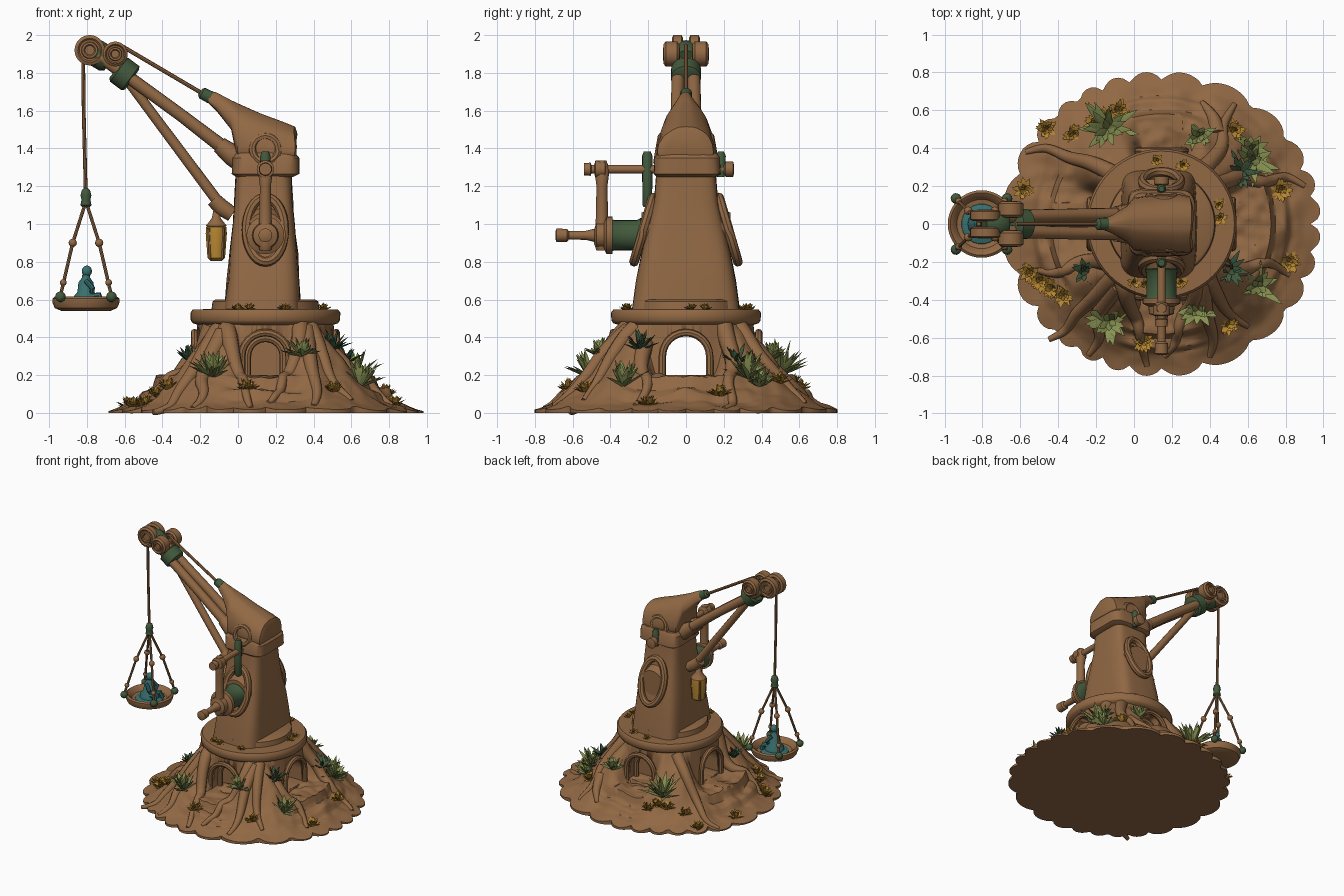
import bpy, bmesh, math, random
from mathutils import Vector, noise

if "Cube" in bpy.data.objects:
    bpy.data.objects.remove(bpy.data.objects["Cube"])
random.seed(4)
V = Vector
CX = 0.145                      # tower axis


def mat(name, c):
    m = bpy.data.materials.new(name)
    m.diffuse_color = (*c, 1)
    m.use_nodes = True
    m.node_tree.nodes["Principled BSDF"].inputs["Base Color"].default_value = m.diffuse_color
    return m


WOOD = mat("clay_brown", (0.285, 0.14, 0.058))
GREEN = mat("binding_green", (0.055, 0.10, 0.045))
LEAF = mat("leaf_olive", (0.25, 0.29, 0.085))
DARK = mat("leaf_dark", (0.05, 0.10, 0.05))
GOLD = mat("gold", (0.47, 0.24, 0.03))
TEAL = mat("teal", (0.04, 0.16, 0.16))


def obj(name, verts, faces, m, sharp=40):
    me = bpy.data.meshes.new(name)
    me.from_pydata([tuple(v) for v in verts], [], faces)
    bm = bmesh.new()
    bm.from_mesh(me)
    bmesh.ops.recalc_face_normals(bm, faces=bm.faces)
    bm.to_mesh(me)
    bm.free()
    me.materials.append(m)
    me.shade_smooth()
    me.set_sharp_from_angle(angle=math.radians(sharp))
    o = bpy.data.objects.new(name, me)
    bpy.context.collection.objects.link(o)
    return o


def skin(name, rings, m, sharp=40, closed=False):
    n, k = len(rings[0]), len(rings)
    faces = [(i * n + j, i * n + (j + 1) % n, (i + 1) % k * n + (j + 1) % n, (i + 1) % k * n + j)
             for i in range(k if closed else k - 1) for j in range(n)]
    if not closed:
        faces += [tuple(range(n)), tuple((k - 1) * n + j for j in range(n))]
    return obj(name, [v for r in rings for v in r], faces, m, sharp)


def tube(name, pts, radii, m=WOOD, n=12, closed=False, axis=None):
    pts = [V(p) for p in pts]
    if not isinstance(radii, (list, tuple)):
        radii = [radii] * len(pts)
    t = V(axis) if axis else (pts[-1] - pts[0]).normalized()
    u, rings = None, []
    for i, p in enumerate(pts):
        a, b = pts[i - 1 if closed else max(i - 1, 0)], pts[(i + 1) % len(pts) if closed else min(i + 1, len(pts) - 1)]
        if not axis and (b - a).length > 1e-5:
            t = (b - a).normalized()
        u = (u or t.orthogonal())
        u = (u - t * u.dot(t)).normalized()
        w = t.cross(u)
        rings.append([p + radii[i] * (u * math.cos(2 * math.pi * j / n) + w * math.sin(2 * math.pi * j / n)) for j in range(n)])
    return skin(name, rings, m, closed=closed)


def lathe(name, c, axis, prof, m=WOOD, n=24):
    return tube(name, [V(c) + V(axis) * h for h, r in prof], [max(r, 0.002) for h, r in prof], m, n, axis=axis)


def ball(name, c, r, m=WOOD, sz=1.0):
    return lathe(name, c, (0, 0, 1), [(-r * sz * math.cos(k * math.pi / 8), r * math.sin(k * math.pi / 8)) for k in range(9)], m, 14)


def ellipse(name, c, rx, rz, r, lean=0.0, m=WOOD):
    pts = [V(c) + V((rx * math.cos(a), lean * math.sin(a), rz * math.sin(a))) for a in [k * math.pi / 16 for k in range(32)]]
    return tube(name, pts, r, m, 8, True)


def loft(name, axis, secs, p=4, taper=0.0, m=WOOD, n=40):
    rings = []
    for s, a0, a1, b0, b1 in secs:
        ring = []
        for j in range(n):
            q = 2 * math.pi * j / n
            c, d = [math.copysign(abs(f) ** (2 / p), f) for f in (math.cos(q), math.sin(q))]
            a = (a0 + a1) / 2 + (a1 - a0) / 2 * c * (1 - taper * ((d + 1) / 2) ** 3)
            b = (b0 + b1) / 2 + (b1 - b0) / 2 * d
            v = V((a, b, s)) if axis == 'z' else V((s, a, b))
            k = noise.noise(v * 9) * 0.009
            ring.append(v + V((k, k * c, 0)))
        rings.append(ring)
    return skin(name, rings, m, 35)


def interp(tab, x):
    for (x0, y0), (x1, y1) in zip(tab, tab[1:]):
        if x <= x1:
            return y0 + (y1 - y0) * max(0, (x - x0) / (x1 - x0))
    return tab[-1][1]


# Ground height: root buttresses on the diagonals, steps on the four sides
BUTT = [(0.34, .5), (.42, .41), (.5, .31), (.58, .2), (.66, .115), (.74, .05), (.83, .01)]
STEP = [(0.36, .5), (.375, .19), (.58, .19), (.6, .12), (.66, .105), (.68, .06), (.74, .04), (.83, .01)]


def height(x, y):
    r, a = math.hypot(x - CX, y), math.atan2(y, (x - CX) * 1.3)
    w = min(1, max(0, (abs(math.sin(2 * a)) - .57) / .38))
    w = w * w * (3 - 2 * w)
    z = interp(BUTT, r) * w + interp(STEP, r) * (1 - w)
    lump = noise.noise(V((x * 7, y * 7, 1))) * .03 + noise.noise(V((x * 17, y * 17, 5))) * .014
    return max(.008, z + lump * min(1, max(0, (.82 - r) * 6)) * (r > .37))


radii = [0.02, .2, .33, .345, .36, .372, .378] + [.39 + .0125 * k for k in range(34)] + [.82, .86, 1.0]
rings = []
for r in radii:
    ring = []
    for j in range(200):
        a = 2 * math.pi * j / 200
        edge = .775 + .055 * abs(math.sin(13 * a + 1.5 * math.sin(3 * a))) ** .6 + .012 * math.cos(2 * a)
        q = min(r, edge)
        x, y = CX + q * math.cos(a), q * math.sin(a) * .985
        ring.append(V((x, y, height(x, y) if r < 1 else 0)))
    rings.append(ring)
base = skin("mound_base", rings, WOOD, 50)


# Arched openings: passage along x, niches front and back
def arch(c, side, w, z0, z1, k=12):
    return [V(c) + V(side) * w * s + V((0, 0, z)) for s, z in
            [(-1, z0)] + [(-math.cos(i * math.pi / k), z1 - w + w * math.sin(i * math.pi / k)) for i in range(k + 1)] + [(1, z0)]]


for c0, c1, side in [((-.9, 0, 0), (1.2, 0, 0), (0, 1, 0)), ((CX, -.9, 0), (CX, -.25, 0), (1, 0, 0)), ((CX, .25, 0), (CX, .9, 0), (1, 0, 0))]:
    cut = skin("arch_cutter", [arch(c0, side, .112, .2, .41), arch(c1, side, .112, .2, .41)], WOOD)
    cut.hide_render = True
    b = base.modifiers.new("cut", 'BOOLEAN')
    b.object, b.operation, b.solver = cut, 'DIFFERENCE', 'EXACT'
    bpy.context.view_layer.objects.active = base
    bpy.ops.object.modifier_apply(modifier=b.name)
    bpy.data.objects.remove(cut)
for dx, dy in [(1, 0), (-1, 0), (0, 1), (0, -1)]:
    c = (CX + dx * .375, dy * .385, 0)
    tube("arch_trim", arch(c, (abs(dy), abs(dx), 0), .125, .17, .425), .02, n=8)
    if dy:
        tube("inner_arch_trim", arch((CX, dy * .3, 0), (1, 0, 0), .095, .19, .395), .02, n=8)

# Roots crawling down the mound
ROOTS = [[(-.1, -.27), (-.2, -.38), (-.3, -.47), (-.36, -.56), (-.45, -.61)],
         [(-.06, -.3), (-.03, -.42), (.02, -.52), (.04, -.64), (.07, -.75)],
         [(-.08, -.32), (-.19, -.48), (-.18, -.6), (-.24, -.69)],
         [(.33, -.29), (.32, -.4), (.25, -.5), (.22, -.62), (.16, -.7)],
         [(.38, -.27), (.44, -.38), (.5, -.47), (.6, -.54)], [(.36, -.3), (.38, -.46), (.42, -.6), (.4, -.7)],
         [(-.1, .26), (-.22, .32), (-.34, .35), (-.46, .4), (-.57, .38)],
         [(.36, .28), (.46, .4), (.47, .52), (.53, .63)], [(.44, .47), (.42, .56), (.36, .64)],
         [(.43, .2), (.55, .25), (.68, .22), (.8, .25), (.9, .2)], [(.45, -.22), (.58, -.24), (.7, -.2), (.82, -.27)],
         [(-.14, -.2), (-.28, -.2), (-.4, -.26), (-.52, -.24)]]
for path in ROOTS:
    pts, k = [], len(path) - 1
    for i in range(k * 6 + 1):
        s, f = min(i // 6, k - 1), i / 6 - min(i // 6, k - 1)
        p0, p1, p2, p3 = [V(path[max(0, min(k, s + d))]) for d in (-1, 0, 1, 2)]
        p = .5 * (2 * p1 + (p2 - p0) * f + (2 * p0 - 5 * p1 + 4 * p2 - p3) * f * f + (3 * p1 - p0 - 3 * p2 + p3) * f ** 3)
        pts.append((p.x, p.y, height(p.x, p.y) - .006 - .03 * max(0, 1 - i / 5)))
    for _ in range(2):          # relax kinks over steps
        pts = pts[:1] + [tuple((V(a) + 2 * V(b) + V(c)) / 4) for a, b, c in zip(pts, pts[1:], pts[2:])] + pts[-1:]
    tube("root", pts, [.05 - .035 * i / (k * 6) for i in range(k * 6 + 1)], n=10)

# Platform ring and tower
lathe("platform_ring", (CX, 0, 0), (0, 0, 1), [(.46, .34), (.475, .385), (.49, .395), (.53, .397), (.547, .385), (.55, .285), (.59, .28), (.6, .265), (.6, 0)], n=56)
loft("tower", 'z', [(.55, -.075, .335, -.285, .285), (.7, -.06, .325, -.265, .265), (.85, -.045, .315, -.235, .235), (1.0, -.03, .3, -.2, .2),
                    (1.12, -.02, .29, -.17, .17), (1.3, -.01, .28, -.155, .155)], 5)
loft("tower_collar", 'z', [(1.25, -.01, .29, -.155, .16), (1.265, -.03, .32, -.17, .185), (1.35, -.03, .325, -.165, .18), (1.375, -.01, .305, -.15, .165)], 6)
loft("tower_head", 'x', [(.31, -.13, .13, 1.35, 1.48), (.3, -.155, .155, 1.33, 1.515), (.24, -.16, .16, 1.32, 1.54), (.12, -.155, .155, 1.32, 1.585),
                         (.0, -.145, .145, 1.33, 1.64), (-.035, -.1, .1, 1.5, 1.655), (-.12, -.045, .045, 1.6, 1.7), (-.16, -.03, .03, 1.64, 1.7)], 4, .6)
for s in (-1, 1):               # oval side plates and round head sockets
    ellipse("oval_plate_rim", (CX, s * .225, .97), .1, .17, .026, -s * .05)
    tube("oval_plate", [(CX, s * .17, .96), (CX, s * .235, .96)], [.13, .1], n=24)
    ellipse("head_socket_rim", (CX, s * .142, 1.395), .068, .068, .02, -s * .012)

# Crank on the front
F = (0, -1, 0)
hub = (CX, -.2, .94)
lathe("crank_drum", hub, F, [(.0, .08), (.04, .092), (.06, .08), (.18, .08), (.19, .085)], GREEN)
lathe("crank_hub", hub, F, [(.19, .07), (.19, .1), (.22, .1), (.235, .07), (.275, .065), (.285, .035), (.33, .024), (.42, .022), (.43, .034), (.485, .036), (.492, .02)])
tube("crank_arm", [(CX, -.445, z) for z in (.86, .9, .98, 1.2, 1.29, 1.335)], [.03, .045, .035, .03, .042, .025])
lathe("crank_axle", (CX, 0, 1.29), F, [(-.255, .02), (-.25, .04), (-.21, .04), (-.2, .022), (.42, .022), (.43, .046), (.48, .046), (.485, .024), (.5, .022), (.505, .035), (.54, .032)])
lathe("axle_strap", (CX, -.205, 0), (0, 0, 1), [(1.09, .02), (1.1, .026), (1.36, .028), (1.385, .018)], GREEN, 10)
lathe("back_strap", (CX, .185, 0), (0, 0, 1), [(1.25, .02), (1.36, .026), (1.385, .015)], GREEN, 10)

# Boom, strut and stay rope
for s in (-1, 1):
    y = s * .048
    tube("boom_beam", [(.0, y, 1.345), (-.3, y, 1.575), (-.74, y * .8, 1.895)], [.04, .034, .034])
    tube("boom_socket", [(.02, y, 1.33), (-.03, y, 1.365), (-.1, y, 1.42)], [.06, .058, .045])
    wheel = [(-.035, .01), (-.035, .02), (-.045, .025), (-.045, .034), (-.03, .037), (-.03, .045), (-.042, .052), (-.03, .066),
             (.03, .066), (.042, .052), (.03, .045), (.03, .037), (.045, .034), (.045, .025), (.035, .02), (.035, .01)]
    lathe("rear_pulley", (-.65, s * .077, 1.9), F, wheel)
    lathe("front_pulley", (-.785, s * .045, 1.92), F, [(h * .7, r * 1.22) for h, r in wheel])
tube("strut", [(-.6, 0, 1.78), (-.35, 0, 1.445), (-.07, 0, 1.07)], [.026, .028, .03])
tube("strut_foot", [(-.13, 0, 1.13), (-.09, 0, 1.09), (-.03, 0, 1.05)], [.04, .045, .04])
tube("stay_rope", [(-.62, 0, 1.945), (-.17, 0, 1.68)], .011, n=8)
tube("stay_binding", [(-.2, 0, 1.7), (-.19, 0, 1.693), (-.145, 0, 1.67)], [.02, .032, .034], GREEN)
tube("boom_binding", [(-.64, 0, 1.825), (-.63, 0, 1.817), (-.57, 0, 1.772), (-.56, 0, 1.765)], [.065, .08, .08, .065], GREEN, 16)
tube("pulley_binding", [(-.79, 0, 1.915), (-.75, 0, 1.905), (-.7, 0, 1.875), (-.68, 0, 1.865)], [.06, .072, .072, .06], GREEN, 16)

# Hanging pan
PX = -.805
tube("hoist_rope", [(PX - .015, 0, 1.95), (PX - .012, 0, 1.6), (PX, 0, 1.12)], .01, n=8)
lathe("rope_knot", (PX, 0, 0), (0, 0, 1), [(1.09, .02), (1.1, .03), (1.13, .024), (1.15, .03), (1.18, .022), (1.19, .01)], GREEN, 12)
lathe("pan", (PX, 0, 0), (0, 0, 1), [(.54, 0), (.54, .13), (.555, .165), (.585, .178), (.605, .178), (.615, .165), (.605, .15), (.575, .13), (.565, .08), (.565, 0)], n=40)
for sx in (-1, 1):
    for sy in (-1, 1):
        x, y = PX + sx * .135, sy * .135
        tube("pan_rope", [(PX, 0, 1.12), (PX + sx * .07, sy * .07, .9), (x, y, .62)], .009, n=8)
        ball("rope_bead", (PX + sx * .07, sy * .07, .9), .022)
        ball("rope_bead_low", (x - sx * .015, y - sy * .015, .69), .018)
        ball("pan_corner_knot", (x, y, .615), .028, GREEN)

# Little carved figure in the pan, on a teal cushion
lathe("figure_cushion", (PX, 0, 0), (0, 0, 1), [(.56, .11), (.575, .105), (.585, .08), (.588, 0)], TEAL, 20)
lathe("figure_body", (PX, 0, 0), (0, 0, 1), [(.57, .075), (.61, .07), (.64, .045), (.69, .04), (.715, .022), (.73, .02)], TEAL, 16)
ball("figure_head", (PX + .005, 0, .75), .027, TEAL, 1.1)
for s in (-1, 1):
    tube("figure_arm", [(PX, s * .035, .7), (PX + .035, s * .055, .66), (PX + .03, s * .03, .63)], .014, TEAL, 8)
    tube("figure_leg", [(PX, s * .03, .61), (PX + .07, s * .04, .62), (PX + .08, s * .05, .58)], .02, TEAL, 8)

# Lantern
lathe("lantern_glass", (-.115, 0, 0), (0, 0, 1), [(.805, .03), (.82, .048), (.95, .058), (.985, .055), (1.0, .035)], GOLD, 12)
lathe("lantern_cap", (-.115, 0, 0), (0, 0, 1), [(.985, .04), (.99, .058), (1.005, .045), (1.03, .025), (1.09, .012)], WOOD, 12)
for k in range(4):
    c, s = math.cos(k * math.pi / 2 + .78), math.sin(k * math.pi / 2 + .78)
    tube("lantern_post", [(-.115 + c * .046, s * .046, .815), (-.115 + c * .056, s * .056, .98)], .008, n=6)


# Plants: fans of curved pointed blades
def tuft(name, x, y, z, size, count, m, width):
    vs, fs = [], []
    for k in range(count):
        a = k * 2.4 + random.uniform(-.3, .3)
        el = random.uniform(.35, 1.35)
        L, d = size * random.uniform(.75, 1.1), V((math.cos(a), math.sin(a), 0))
        side, b = V((-d.y, d.x, 0)), len(vs)
        for f, w in ((0, .5), (.4, 1), (.72, .65)):
            p = V((x, y, z)) + d * (L * f * math.cos(el)) + V((0, 0, L * (f * math.sin(el) - .12 * f * f)))
            up = V((-d.x * math.sin(el), -d.y * math.sin(el), math.cos(el)))
            vs += [p + side * width * w, p - up * width * w * .5, p - side * width * w, p + up * width * w * .15]
        vs.append(V((x, y, z)) + d * L * math.cos(el) + V((0, 0, L * (math.sin(el) - .12))))
        for r in (0, 4):
            fs += [(b + r + j, b + r + (j + 1) % 4, b + r + 4 + (j + 1) % 4, b + r + 4 + j) for j in range(4)]
        fs += [(b + 8 + j, b + 8 + (j + 1) % 4, b + 12) for j in range(4)]
    obj(name, vs, fs, m, 30)


for x, y, s in [(-.14, .5, .22), (.62, .33, .18), (.65, -.33, .17), (-.13, -.51, .16), (.34, -.45, .12), (.34, .46, .11), (.62, .39, .12)]:
    tuft("agave", x, y, height(x, y) - .01, s, 28, LEAF, .021)
for x, y, s in [(-.26, -.25, .1), (.5, -.24, .13), (.56, .27, .13)]:
    tuft("dark_shrub", x, y, height(x, y) - .01, s, 20, DARK, .016)
for x, y in [(-.58, .18), (-.55, -.26), (-.49, -.3), (-.43, -.34), (-.37, -.38), (-.46, .5), (-.32, .47), (-.08, .6), (-.14, .56), (-.2, .53), (.53, .49), (.78, .18), (.82, -.2), (.5, -.53), (.05, -.62)]:
    tuft("gold_flowers", x, y, height(x, y) - .01, .075, 44, GOLD, .014)
for x, y in [(.12, .335), (.26, .31), (.455, .03), (.45, .1), (.0, -.31), (.06, -.32), (.25, -.31)]:
    tuft("ring_flowers", x, y, .545, .045, 26, GOLD, .009)
